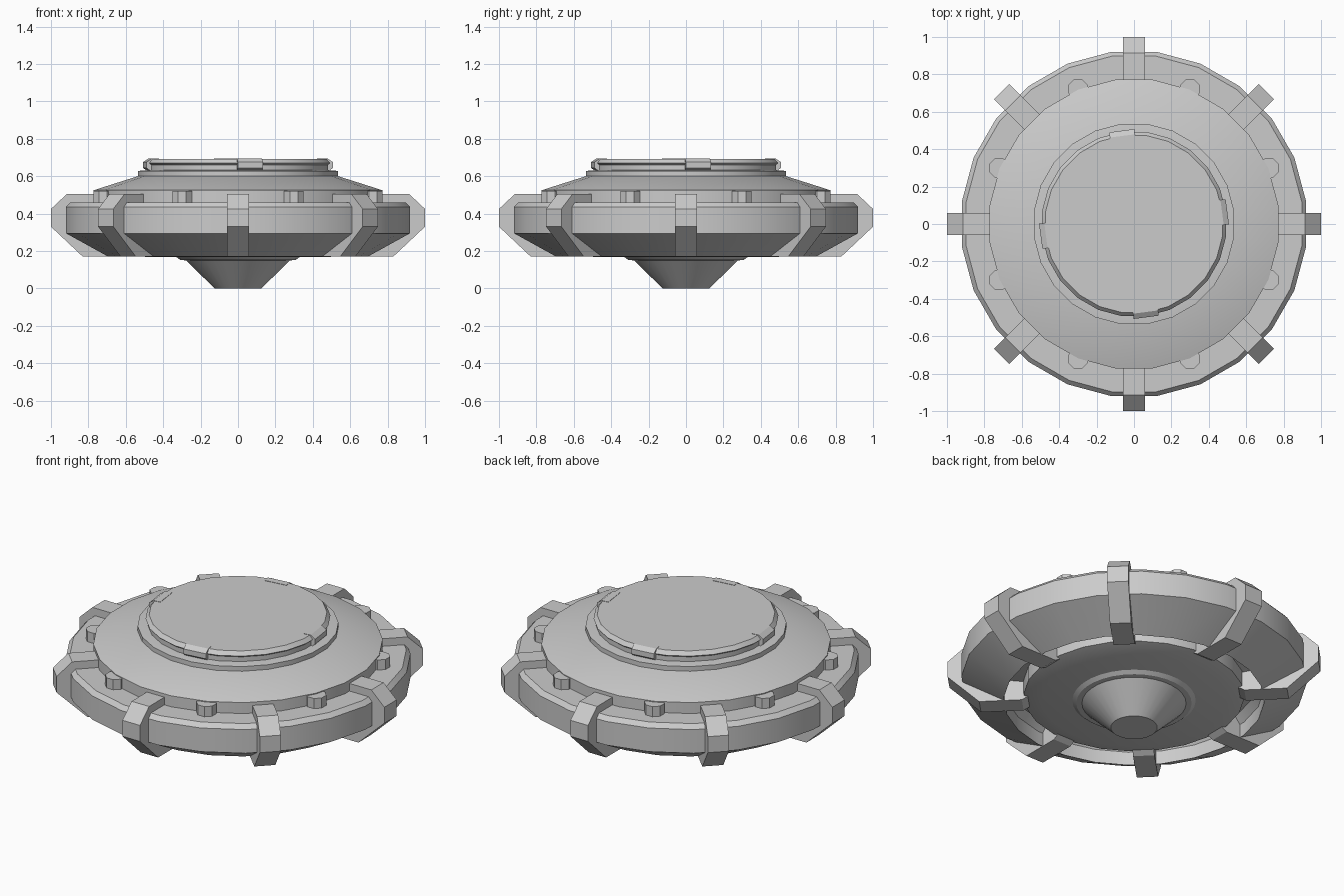
import bpy, bmesh
from math import sin, cos, pi, radians

if "Cube" in bpy.data.objects:
    bpy.data.objects.remove(bpy.data.objects["Cube"], do_unlink=True)

metal = bpy.data.materials.new("grey_metal")
metal.use_nodes = True
GREY = (0.6, 0.6, 0.6, 1)
metal.diffuse_color = GREY
metal.node_tree.nodes["Principled BSDF"].inputs["Base Color"].default_value = GREY


def finish(name, bm):
    """Turn a bmesh into a smooth-by-angle grey object."""
    bmesh.ops.recalc_face_normals(bm, faces=bm.faces)
    mesh = bpy.data.meshes.new(name)
    bm.to_mesh(mesh)
    bm.free()
    mesh.materials.append(metal)
    obj = bpy.data.objects.new(name, mesh)
    bpy.context.collection.objects.link(obj)
    bpy.ops.object.select_all(action='DESELECT')
    obj.select_set(True)
    bpy.context.view_layer.objects.active = obj
    bpy.ops.object.shade_smooth_by_angle(angle=radians(30))
    return obj


def lathe(name, profile, sides=24, closed=False):
    """Revolve (radius, z) points; open profiles get flat end caps."""
    bm = bmesh.new()
    rings = []
    for r, z in profile:
        angles = [(i + 0.5) * 2 * pi / sides for i in range(sides)]
        rings.append([bm.verts.new((r * cos(a), r * sin(a), z)) for a in angles])
    pairs = list(zip(rings, rings[1:]))
    if closed:
        pairs.append((rings[-1], rings[0]))
    else:
        bm.faces.new(rings[0])
        bm.faces.new(rings[-1])
    for low, high in pairs:
        for i in range(sides):
            j = (i + 1) % sides
            bm.faces.new((low[i], low[j], high[j], high[i]))
    return finish(name, bm)


def slab(name, profile, width, angle):
    """Extrude a (radius, z) outline sideways and aim it outward at angle."""
    bm = bmesh.new()
    c, s = cos(angle), sin(angle)
    sides = [[bm.verts.new((r * c - t * s, r * s + t * c, z)) for r, z in profile]
             for t in (-width / 2, width / 2)]
    for side in sides:
        bm.faces.new(side)
    n = len(profile)
    for i in range(n):
        j = (i + 1) % n
        bm.faces.new((sides[0][i], sides[0][j], sides[1][j], sides[1][i]))
    return finish(name, bm)


# Outer ring with a bevelled top and a sloping underside
lathe("outer_ring", [(0.70, 0.17), (0.928, 0.295), (0.928, 0.435), (0.905, 0.46),
                     (0.66, 0.46), (0.66, 0.30), (0.70, 0.25)], closed=True)

# Central hull: underside disc, shallow upper cone and collar
lathe("hull", [(0.497, 0.168), (0.593, 0.195), (0.593, 0.28), (0.70, 0.30), (0.70, 0.455),
               (0.778, 0.455), (0.778, 0.525), (0.525, 0.605)])
lathe("collar", [(0.54, 0.60), (0.54, 0.628), (0.50, 0.632)])

# Flat top cap with a slight overhang
lathe("top_cap", [(0.485, 0.62), (0.485, 0.66), (0.497, 0.67), (0.478, 0.692)])

# Cone under the hull
lathe("lower_cone", [(0.125, 0), (0.28, 0.15), (0.31, 0.152), (0.337, 0.172)], sides=32)

# Eight clamps gripping the ring
CLAMP = [(0.75, 0.505), (0.915, 0.505), (1, 0.425), (1, 0.33), (0.83, 0.17),
         (0.60, 0.17), (0.55, 0.20), (0.55, 0.28), (0.75, 0.30)]
for i in range(8):
    slab(f"clamp_{i + 1}", CLAMP, 0.115, i * pi / 4)

# Eight rim studs between the clamps
for i in range(8):
    a = (i + 0.5) * pi / 4
    stud = lathe(f"rim_stud_{i + 1}", [(0.056, 0.455), (0.056, 0.52)], sides=8)
    stud.location = (0.781 * cos(a), 0.781 * sin(a), 0)

# Four latches around the top cap
LATCH = [(0.435, 0.68), (0.435, 0.694), (0.475, 0.694), (0.503, 0.675), (0.503, 0.645),
         (0.485, 0.63), (0.46, 0.63)]
for i in range(4):
    slab(f"latch_{i + 1}", LATCH, 0.135, i * pi / 2 + radians(7.5))
